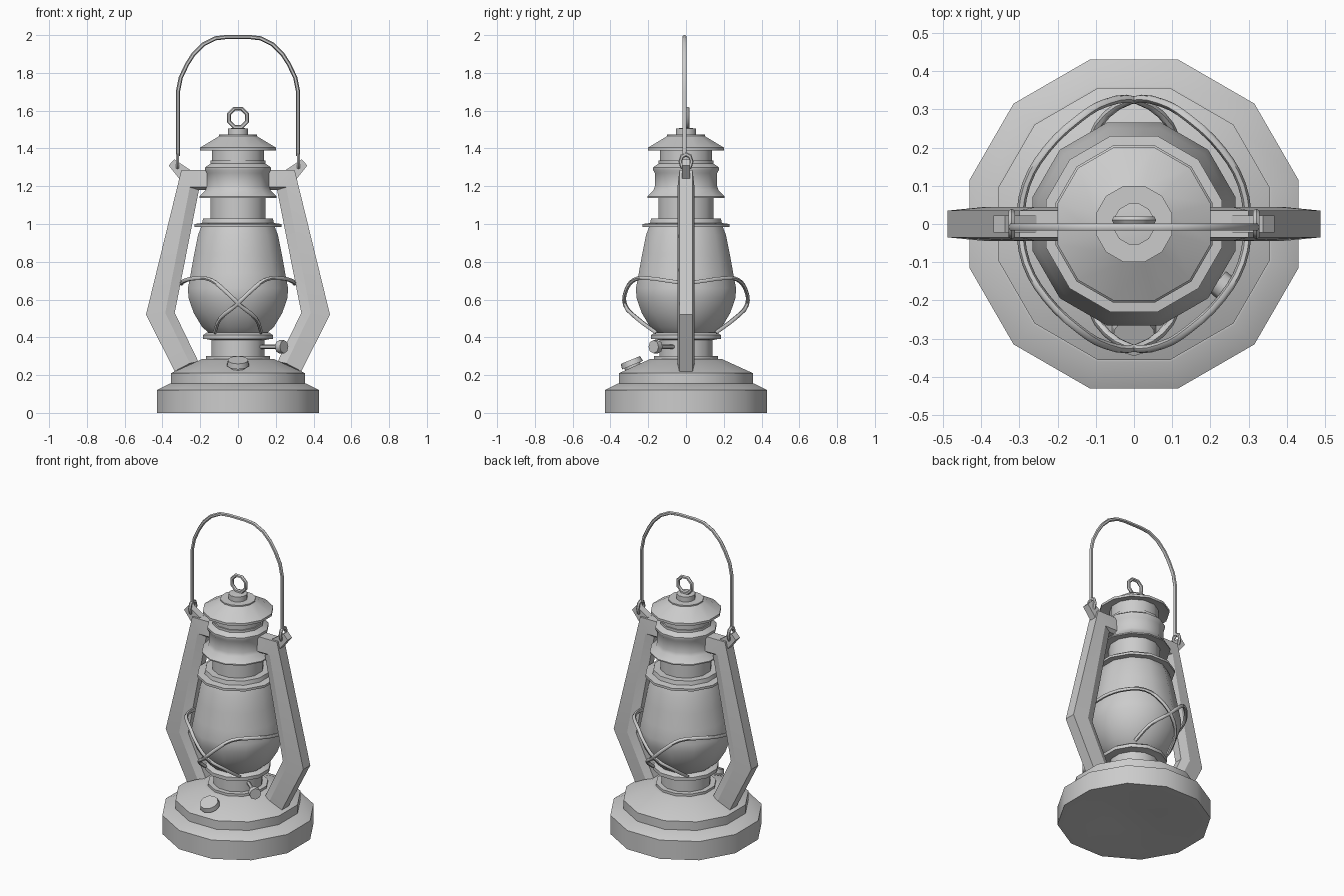
import bpy, bmesh
from math import sin, cos, pi, radians
from mathutils import Vector

cube = bpy.data.objects.get("Cube")
if cube:
    bpy.data.objects.remove(cube, do_unlink=True)

SIDES = 12


def finish(obj, angle=35):
    bpy.ops.object.select_all(action='DESELECT')
    obj.select_set(True)
    bpy.context.view_layer.objects.active = obj
    bpy.ops.object.shade_smooth_by_angle(angle=radians(angle))
    return obj


def from_bmesh(name, bm, angle=35):
    bmesh.ops.recalc_face_normals(bm, faces=bm.faces[:])
    mesh = bpy.data.meshes.new(name)
    bm.to_mesh(mesh)
    bm.free()
    obj = bpy.data.objects.new(name, mesh)
    bpy.context.collection.objects.link(obj)
    return finish(obj, angle)


def loft(name, sections, angle=35):
    """Skin closed cross-sections and cap both ends."""
    bm = bmesh.new()
    rings = [[bm.verts.new(p) for p in s] for s in sections]
    n = len(rings[0])
    for a, b in zip(rings, rings[1:]):
        for i in range(n):
            j = (i + 1) % n
            bm.faces.new((a[i], a[j], b[j], b[i]))
    bm.faces.new(rings[0])
    bm.faces.new(rings[-1])
    return from_bmesh(name, bm, angle)


def lathe(name, profile, sides=SIDES):
    """Turn (flat half-width, height) pairs, with flats facing the axes."""
    grow = 1 / cos(pi / sides)
    angles = [2 * pi * (i + 0.5) / sides for i in range(sides)]
    return loft(name, [[(r * grow * cos(a), r * grow * sin(a), z) for a in angles]
                       for r, z in profile])


def mirror(obj, x=True, y=False):
    mod = obj.modifiers.new("Mirror", 'MIRROR')
    mod.use_axis = (x, y, False)
    origin = bpy.data.objects.get("mirror_centre")
    if origin is None:
        origin = bpy.data.objects.new("mirror_centre", None)
        origin.hide_render = True
        bpy.context.collection.objects.link(origin)
    mod.mirror_object = origin


def tube(name, points, radius, smooth_path):
    curve = bpy.data.curves.new(name, 'CURVE')
    curve.dimensions = '3D'
    curve.bevel_depth = radius
    curve.bevel_resolution = 1
    curve.resolution_u = 3
    curve.use_fill_caps = True
    spline = curve.splines.new('BEZIER')
    spline.bezier_points.add(len(points) - 1)
    kind = 'AUTO' if smooth_path else 'VECTOR'
    for bp, p in zip(spline.bezier_points, points):
        bp.co = p
        bp.handle_left_type = bp.handle_right_type = kind
    obj = bpy.data.objects.new(name, curve)
    bpy.context.collection.objects.link(obj)
    bpy.ops.object.select_all(action='DESELECT')
    obj.select_set(True)
    bpy.context.view_layer.objects.active = obj
    bpy.ops.object.convert(target='MESH')
    return finish(bpy.context.object, 60)


def rod(name, start, end, r1, r2, sides=8):
    start, end = Vector(start), Vector(end)
    axis = end - start
    bpy.ops.mesh.primitive_cone_add(vertices=sides, radius1=r1, radius2=r2,
                                    depth=axis.length, location=(start + end) / 2)
    obj = bpy.context.object
    obj.rotation_euler = axis.to_track_quat('Z', 'Y').to_euler()
    obj.name = name
    return finish(obj, 50)


def eye_ring(name, location, rotation, major, minor, segments):
    bpy.ops.mesh.primitive_torus_add(major_segments=segments, minor_segments=6,
                                     major_radius=major, minor_radius=minor,
                                     location=location, rotation=rotation)
    obj = bpy.context.object
    obj.name = name
    return finish(obj, 50)


# Stepped fuel tank with a shallow dish underneath
lathe("tank_base", [(.13, .02), (.35, 0), (.43, 0), (.43, .12), (.36, .155),
                    (.355, .155), (.355, .21), (.19, .285), (.17, .285), (.17, .3), (.13, .3)])

# Burner collar below the globe
lathe("burner", [(.14, .29), (.14, .385), (.165, .39), (.185, .39),
                 (.185, .412), (.165, .425), (.14, .425)])

# Glass globe
lathe("globe", [(.15, .42), (.19, .455), (.235, .53), (.262, .61), (.265, .66),
                (.25, .74), (.232, .84), (.212, .94), (.195, .985), (.17, .99)])

# Chimney: globe plate, throat, flared skirt, band and upper neck
lathe("globe_plate", [(.17, .985), (.23, .985), (.23, 1.0), (.19, 1.005),
                      (.185, 1.03), (.14, 1.03)])
lathe("chimney_throat", [(.145, 1.02), (.145, 1.17)])
lathe("chimney_band", [(.145, 1.15), (.205, 1.138), (.205, 1.145), (.172, 1.18),
                       (.165, 1.2), (.165, 1.27), (.174, 1.285), (.174, 1.3), (.145, 1.32),
                       (.145, 1.335), (.138, 1.335), (.138, 1.41)])

# Rain hood with top knob
lathe("hood", [(.14, 1.405), (.2, 1.39), (.2, 1.405), (.1, 1.465), (.1, 1.473),
               (.053, 1.473), (.053, 1.505), (.03, 1.508)])
top_ring = eye_ring("top_ring", (0, .01, 1.562), (pi / 2, 0, pi), .052, .011, 8)
top_ring.rotation_euler.rotate_axis('Z', pi / 8)

# Side frame: bent bar, each station gives its outer, middle and inner edge
stations = [((.335, .22), (.255, .262), (.21, .272)),
            ((.487, .52), (.385, .53), (.335, .53)),
            ((.3, 1.285), (.255, 1.195), (.207, 1.18)),
            ((.14, 1.285), (.14, 1.195), (.14, 1.18))]
half_depths = (.035, .045, .025)
sections = []
for edges in stations:
    near = [(x, -d, z) for (x, z), d in zip(edges, half_depths)]
    sections.append(near + [(x, -y, z) for x, y, z in reversed(near)])
mirror(loft("side_frame", sections, 20))

# Lug at each shoulder that carries the handle
lug_outline = [(.367, 1.31), (.337, 1.342), (.255, 1.287), (.305, 1.232)]
mirror(loft("handle_lug", [[(x, y, z) for x, z in lug_outline] for y in (-.022, .022)], 20))
loop = eye_ring("handle_loop", (.32, 0, 1.33), (0, pi / 2, 0), .03, .01, 8)
loop.scale.x = 1.3
mirror(loop)

# Bail handle
half = [(.318, 1.36), (.318, 1.7), (.303, 1.775), (.27, 1.845), (.235, 1.9),
        (.185, 1.95), (.12, 1.983), (.06, 1.99)]
path = half + [(-x, z) for x, z in reversed(half)]
tube("handle", [(x, -.008, z) for x, z in path], .011, False)

# Crossed guard wires: angle from the front, distance from axis, height
wire = [(-90, .3, .685), (-70, .3, .7), (-50, .3, .712), (-28, .31, .705),
        (-13, .325, .65), (2, .322, .57), (20, .275, .5), (38, .2, .425)]
mirror(tube("guard_wire", [(r * sin(radians(a)), -r * cos(radians(a)), z)
                           for a, r, z in wire], .011, True), y=True)

# Wick adjuster
rod("wick_shaft", (.1, -.05, .35), (.225, -.155, .35), .011, .011, 6)
rod("wick_knob", (.218, -.15, .35), (.244, -.172, .35), .035, .035)

# Filler cap lying on the tank slope
rod("filler_neck", (0, -.28, .24), (0, -.29, .265), .045, .045, 10)
rod("filler_cap", (0, -.283, .253), (0, -.294, .28), .06, .055, 10)
